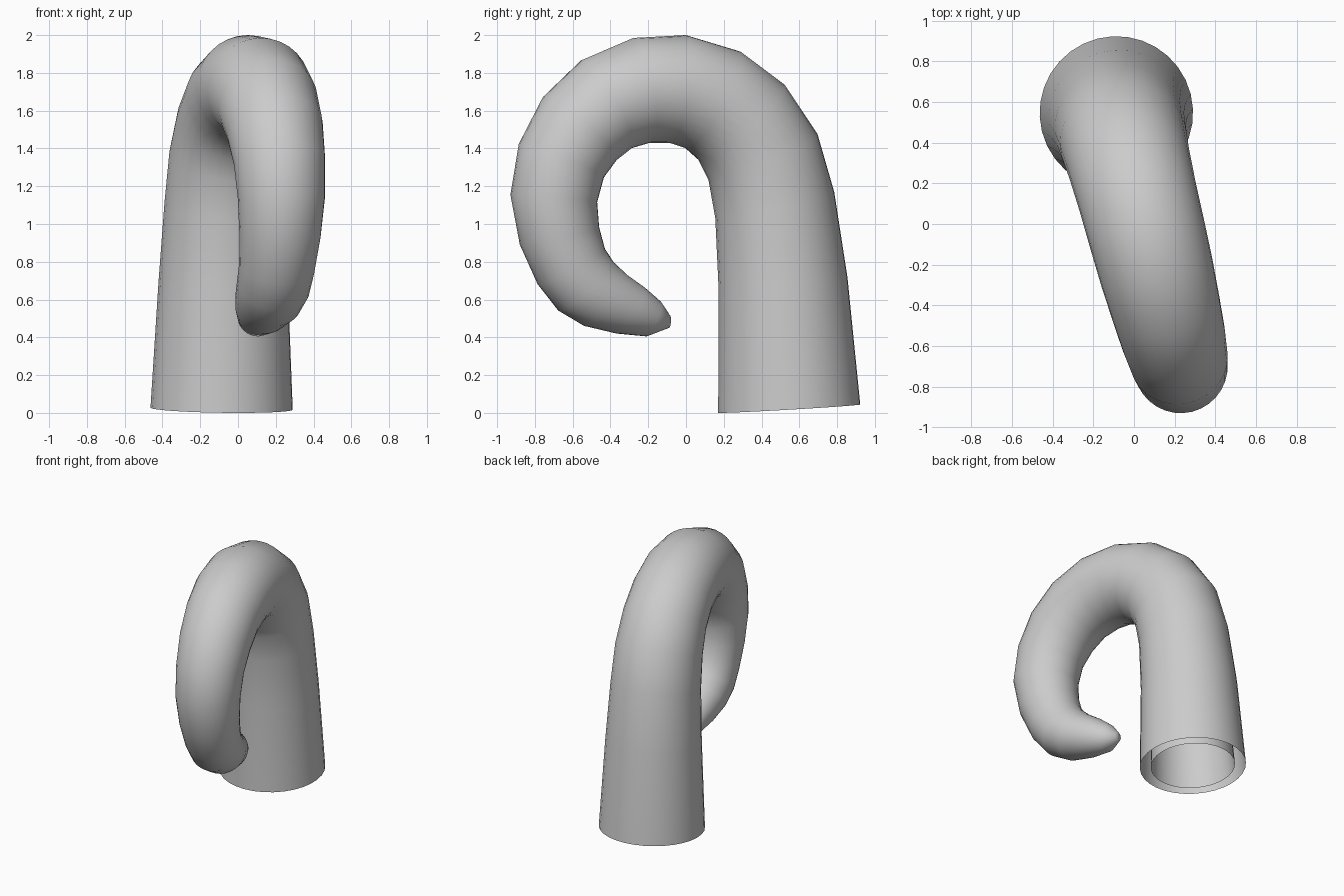
import bpy, bmesh, math
from mathutils import Vector

if "Cube" in bpy.data.objects:
    bpy.data.objects.remove(bpy.data.objects["Cube"])

# Side profile of each ring: outer (y, z), inner (y, z), from base to tip
RINGS = [
    (.923, .045, .17, 0), (.855, .72, .172, .66), (.785, 1.17, .155, 1.03),
    (.695, 1.48, .12, 1.23), (.52, 1.74, .07, 1.335), (.285, 1.915, 0, 1.40),
    (0, 2.0, -.09, 1.43), (-.28, 1.985, -.19, 1.43), (-.55, 1.87, -.29, 1.40),
    (-.755, 1.675, -.37, 1.335), (-.885, 1.425, -.435, 1.245),
    (-.93, 1.155, -.47, 1.115), (-.88, .89, -.46, .985), (-.785, .68, -.43, .87),
    (-.675, .54, -.385, .80), (-.54, .46, -.31, .73), (-.37, .42, -.22, .665),
    (-.21, .405, -.135, .59), (-.09, .45, -.085, .515),
]
SIDES = 32
SLOPE = -.254                                # the hook lies in a turned vertical plane
ALONG = Vector((SLOPE, 1, 0)).normalized()
ACROSS = Vector((1, -SLOPE, 0)).normalized()


def sweep(name, rings, inset=0, inward=False):
    bm = bmesh.new()
    loops = []
    for yo, zo, yi, zi in rings:
        y, z = (yo + yi) / 2, (zo + zi) / 2
        centre = Vector((.052 + SLOPE * y, y, z))
        axis = ALONG * ((yo - yi) / 2) + Vector((0, 0, (zo - zi) / 2))
        radius = max(axis.length - inset, .01)
        axis.normalize()
        loop = []
        for i in range(SIDES):
            a = 2 * math.pi * i / SIDES
            loop.append(bm.verts.new(centre + radius * (axis * math.cos(a) + ACROSS * math.sin(a))))
        loops.append(loop)
    for a, b in zip(loops, loops[1:]):
        for i in range(SIDES):
            j = (i + 1) % SIDES
            bm.faces.new((a[i], b[i], b[j], a[j]))
    bm.faces.new(loops[-1])                  # closed tip, open base
    bmesh.ops.recalc_face_normals(bm, faces=bm.faces)
    # make sure the wall faces the wanted way
    bm.faces.ensure_lookup_table()
    face = bm.faces[0]
    mid = sum((v.co for v in loops[0]), Vector()) / SIDES
    out = face.normal.dot(face.calc_center_median() - mid) > 0
    if out == inward:
        bmesh.ops.reverse_faces(bm, faces=bm.faces)
    for f in bm.faces:
        f.smooth = True
    mesh = bpy.data.meshes.new(name)
    bm.to_mesh(mesh)
    bm.free()
    obj = bpy.data.objects.new(name, mesh)
    bpy.context.collection.objects.link(obj)
    return obj


# Outer skin of the curled hook
sweep("hook_outer", RINGS)
# Inner lining, visible through the open base
sweep("hook_lining", RINGS[:-1], inset=.078, inward=True)
